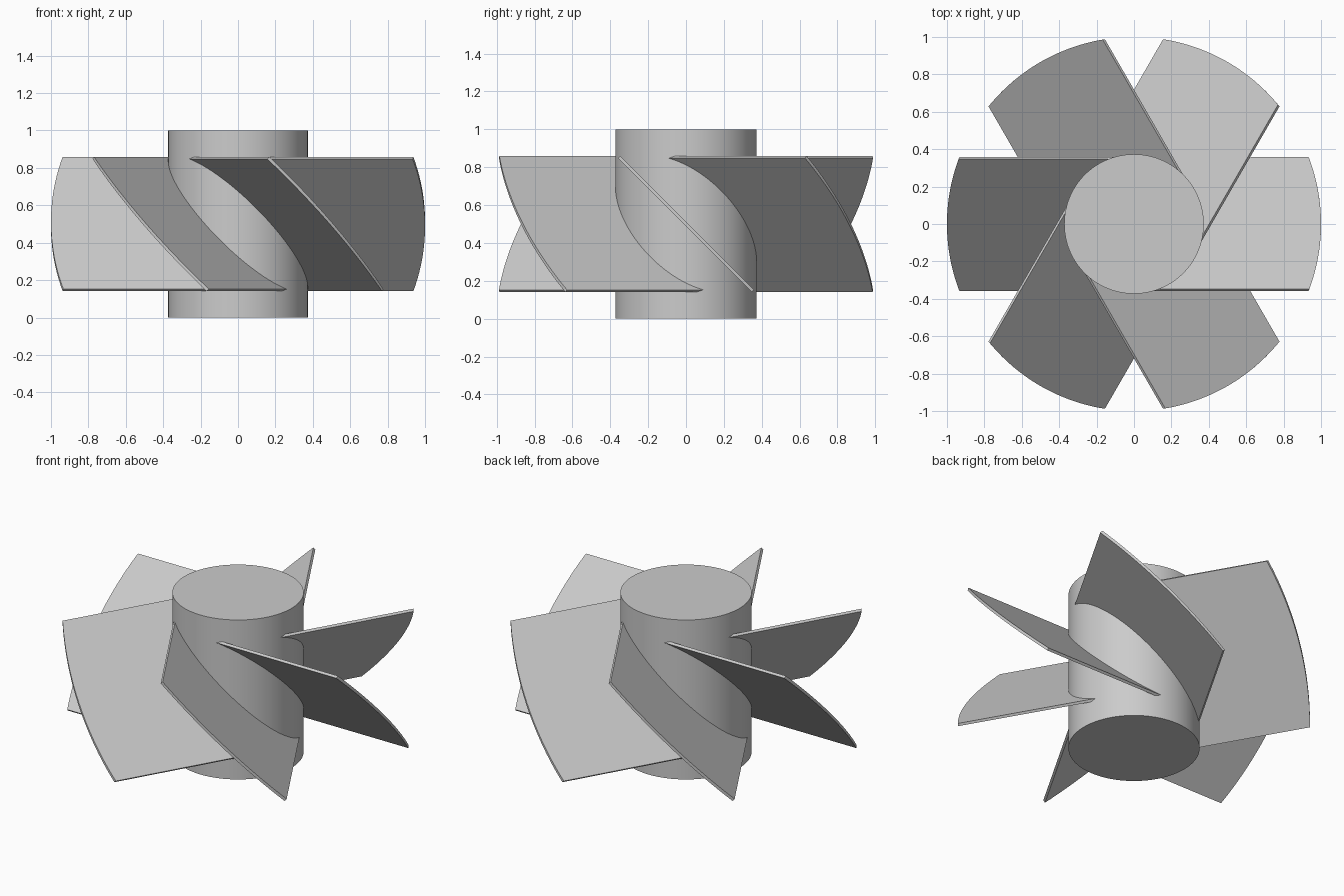
import bpy, bmesh
from math import sqrt, pi, radians

if "Cube" in bpy.data.objects:
    bpy.data.objects.remove(bpy.data.objects["Cube"])

HUB_R, TIP_R, MID_Z = 0.373, 1.0, 0.5
CHORD, THICK, BLADES, STEPS = 1.0, 0.016, 6, 40
C = sqrt(0.5)  # 45 degree pitch


def smooth(obj):
    bpy.ops.object.select_all(action='DESELECT')
    obj.select_set(True)
    bpy.context.view_layer.objects.active = obj
    bpy.ops.object.shade_smooth_by_angle(angle=radians(30))


# Hub
bpy.ops.mesh.primitive_cylinder_add(vertices=128, radius=HUB_R, depth=1.0,
                                    location=(0, 0, MID_Z))
hub = bpy.context.object
hub.name = "hub"
smooth(hub)


def blade_mesh():
    """Flat pitched plate, trimmed to the tip circle and rooted just inside the hub."""
    bm = bmesh.new()

    def vert(s, t, radius):
        y = (s + t) * C
        z = MID_Z + (t - s) * C
        return bm.verts.new((sqrt(max(0.0, radius ** 2 - y * y)), y, z))

    rings = []
    for i in range(STEPS + 1):
        s = CHORD * (i / STEPS - 0.5)
        h = THICK / 2
        rings.append([vert(s, -h, HUB_R - 0.005), vert(s, -h, TIP_R),
                      vert(s, h, TIP_R), vert(s, h, HUB_R - 0.005)])
    for a, b in zip(rings, rings[1:]):
        for k in range(4):
            n = (k + 1) % 4
            bm.faces.new((a[k], a[n], b[n], b[k]))
    bm.faces.new(rings[0])
    bm.faces.new(rings[-1])
    bmesh.ops.recalc_face_normals(bm, faces=bm.faces)
    mesh = bpy.data.meshes.new("blade")
    bm.to_mesh(mesh)
    bm.free()
    return mesh


# Six blades around the hub
mesh = blade_mesh()
for i in range(BLADES):
    blade = bpy.data.objects.new(f"blade_{i + 1}", mesh)
    blade.rotation_euler.z = i * 2 * pi / BLADES
    bpy.context.collection.objects.link(blade)
    if i == 0:
        smooth(blade)
